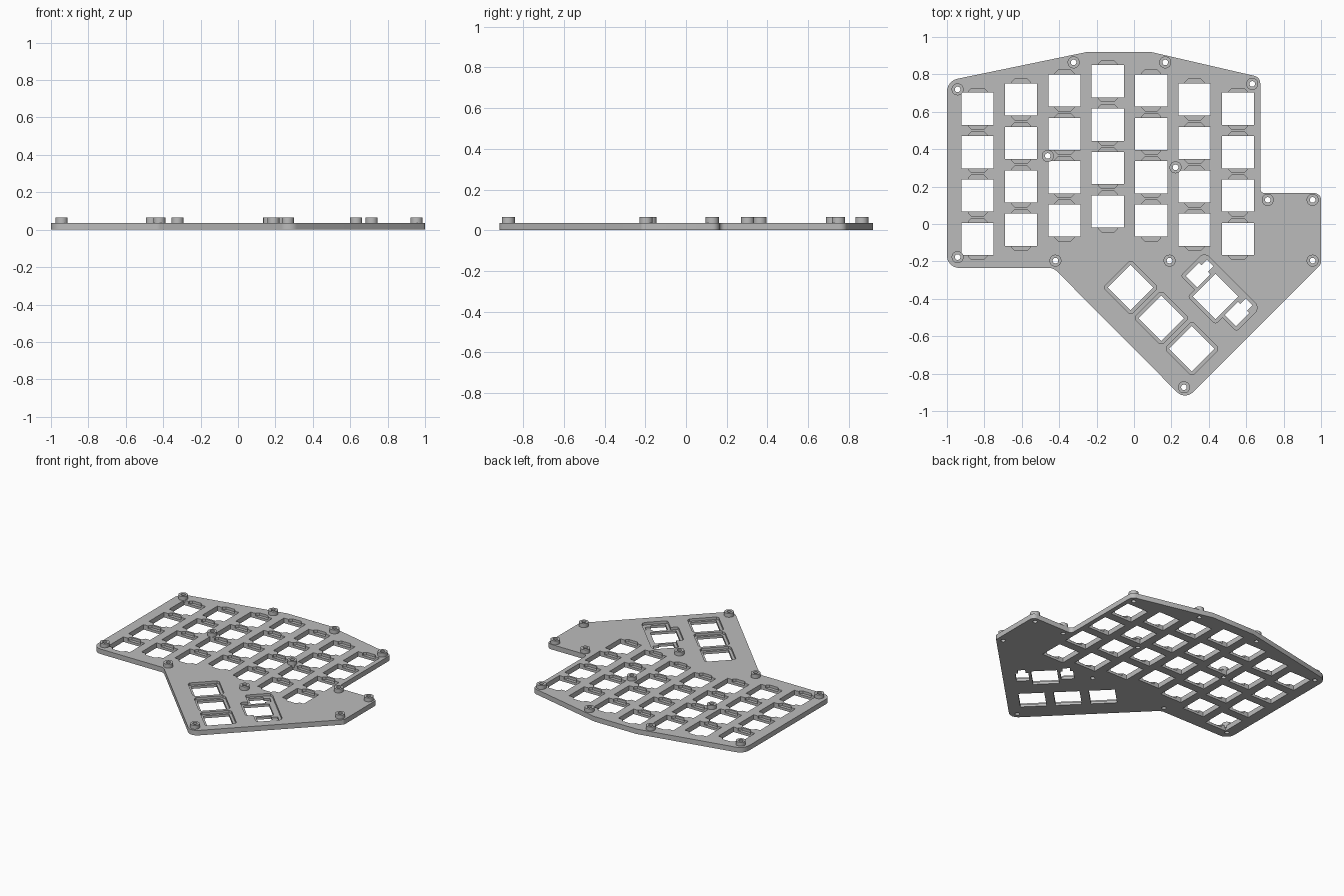
import bpy, bmesh, math
from mathutils import Vector, Matrix

cube = bpy.data.objects.get("Cube")
if cube:
    bpy.data.objects.remove(cube, do_unlink=True)

TOP = 0.036       # plate thickness
FLOOR = 0.018     # floor of the recesses
BOSS_TOP = 0.064
PITCH = 0.232     # key spacing
HOLE = 0.086      # half width of a key opening

grey = bpy.data.materials.new("plate grey")
grey.use_nodes = True
colour = (0.5, 0.5, 0.5, 1)
grey.diffuse_color = colour
grey.node_tree.nodes["Principled BSDF"].inputs["Base Color"].default_value = colour


def fillet(corners, steps=6):
    """Round each (x, y, radius) corner with an arc."""
    pts = []
    for i, (x, y, r) in enumerate(corners):
        p = Vector((x, y))
        if r == 0:
            pts.append(p)
            continue
        a = (Vector(corners[i - 1][:2]) - p).normalized()
        b = (Vector(corners[(i + 1) % len(corners)][:2]) - p).normalized()
        half = a.angle(b) / 2
        centre = p + (a + b).normalized() * (r / math.sin(half))
        start = p + a * (r / math.tan(half)) - centre
        end = p + b * (r / math.tan(half)) - centre
        sweep = start.angle_signed(end)
        for k in range(steps + 1):
            pts.append(centre + Matrix.Rotation(-sweep * k / steps, 2) @ start)
    return pts


def rect(hx, hy, r=0.0):
    return fillet([(-hx, -hy, r), (hx, -hy, r), (hx, hy, r), (-hx, hy, r)], 1 if r else 0)


def place(points, x, y, angle=0.0):
    turn = Matrix.Rotation(angle, 2)
    return [turn @ Vector(p) + Vector((x, y)) for p in points]


def circle(x, y, r, n=32):
    return [Vector((x + r * math.cos(math.tau * i / n), y + r * math.sin(math.tau * i / n)))
            for i in range(n)]


def prisms(name, outlines, z0, z1):
    """One object made of upright prisms."""
    bm = bmesh.new()
    for outline in outlines:
        face = bm.faces.new([bm.verts.new((p[0], p[1], z0)) for p in outline])
        ext = bmesh.ops.extrude_face_region(bm, geom=[face])
        moved = [v for v in ext["geom"] if isinstance(v, bmesh.types.BMVert)]
        bmesh.ops.translate(bm, verts=moved, vec=(0, 0, z1 - z0))
    bmesh.ops.recalc_face_normals(bm, faces=bm.faces)
    mesh = bpy.data.meshes.new(name)
    bm.to_mesh(mesh)
    bm.free()
    mesh.materials.append(grey)
    obj = bpy.data.objects.new(name, mesh)
    bpy.context.collection.objects.link(obj)
    return obj


def combine(target, tool, operation):
    tool.hide_render = True
    mod = target.modifiers.new(tool.name, "BOOLEAN")
    mod.operation, mod.object, mod.solver = operation, tool, "EXACT"
    bpy.context.view_layer.objects.active = target
    bpy.ops.object.modifier_apply(modifier=mod.name)
    bpy.data.objects.remove(tool, do_unlink=True)


# Plate outline
plate = prisms("switch_plate", [fillet([
    (-0.25, 0.92, 0), (0.09, 0.92, 0), (0.675, 0.785, 0.04), (0.675, 0.165, 0.025),
    (1, 0.165, 0.035), (1, -0.215, 0.03), (0.273, -0.942, 0.06),
    (-0.43, -0.235, 0.06), (-1, -0.235, 0.065), (-1, 0.765, 0.07)])], 0, TOP)

openings, recesses = [], []

# Main key columns, staggered towards the middle, with clip recesses
for col in range(7):
    for row in range(4):
        x = -0.14 + (col - 3) * PITCH
        y = 0.763 - abs(col - 3) * 0.049 - row * PITCH
        openings.append(place(rect(HOLE, HOLE), x, y))
        recesses.append(place(rect(0.05, 0.109, 0.016), x, y))

# Thumb keys along the diagonal edge
diagonal = -math.pi / 4
for i in range(3):
    x, y = -0.018 + i * 0.164, -0.339 - i * 0.164
    openings.append(place(rect(HOLE, HOLE), x, y, diagonal))
    recesses.append(place(rect(0.104, 0.104, 0.014), x, y, diagonal))

# Wide thumb key with stabiliser openings on each side
wide = (0.436, -0.388, diagonal)
openings.append(place(rect(HOLE, HOLE), *wide))
stabiliser = [(-0.043, -0.034), (0.043, -0.034), (0.043, 0.066), (0.025, 0.066),
              (0.025, 0.106), (-0.025, 0.106), (-0.025, 0.066), (-0.043, 0.066)]
for side in (-1, 1):
    openings.append(place([(px + side * 0.147, py) for px, py in stabiliser], *wide))
recesses.append(place(fillet([
    (-0.104, -0.104, 0.014), (0.104, -0.104, 0.014), (0.104, -0.052, 0), (0.21, -0.052, 0.014),
    (0.21, 0.125, 0.03), (-0.21, 0.125, 0.03), (-0.21, -0.052, 0.014), (-0.104, -0.052, 0)], 2),
    *wide))

combine(plate, prisms("recess_cutter", recesses, FLOOR, 0.1), "DIFFERENCE")
combine(plate, prisms("opening_cutter", openings, -0.1, 0.1), "DIFFERENCE")

# Screw bosses with through holes
screws = [(-0.943, 0.72), (-0.323, 0.864), (0.167, 0.864), (0.632, 0.749), (-0.461, 0.364),
          (0.222, 0.303), (0.715, 0.129), (0.955, 0.129), (0.955, -0.196), (0.19, -0.196),
          (-0.42, -0.196), (-0.943, -0.177), (0.267, -0.873)]
combine(plate, prisms("bosses", [circle(x, y, 0.032) for x, y in screws], 0.02, BOSS_TOP), "UNION")
combine(plate, prisms("screw_cutter", [circle(x, y, 0.015) for x, y in screws], -0.1, 0.1),
        "DIFFERENCE")

bpy.ops.object.select_all(action="DESELECT")
plate.select_set(True)
bpy.context.view_layer.objects.active = plate
bpy.ops.object.shade_smooth_by_angle(angle=math.radians(30))
